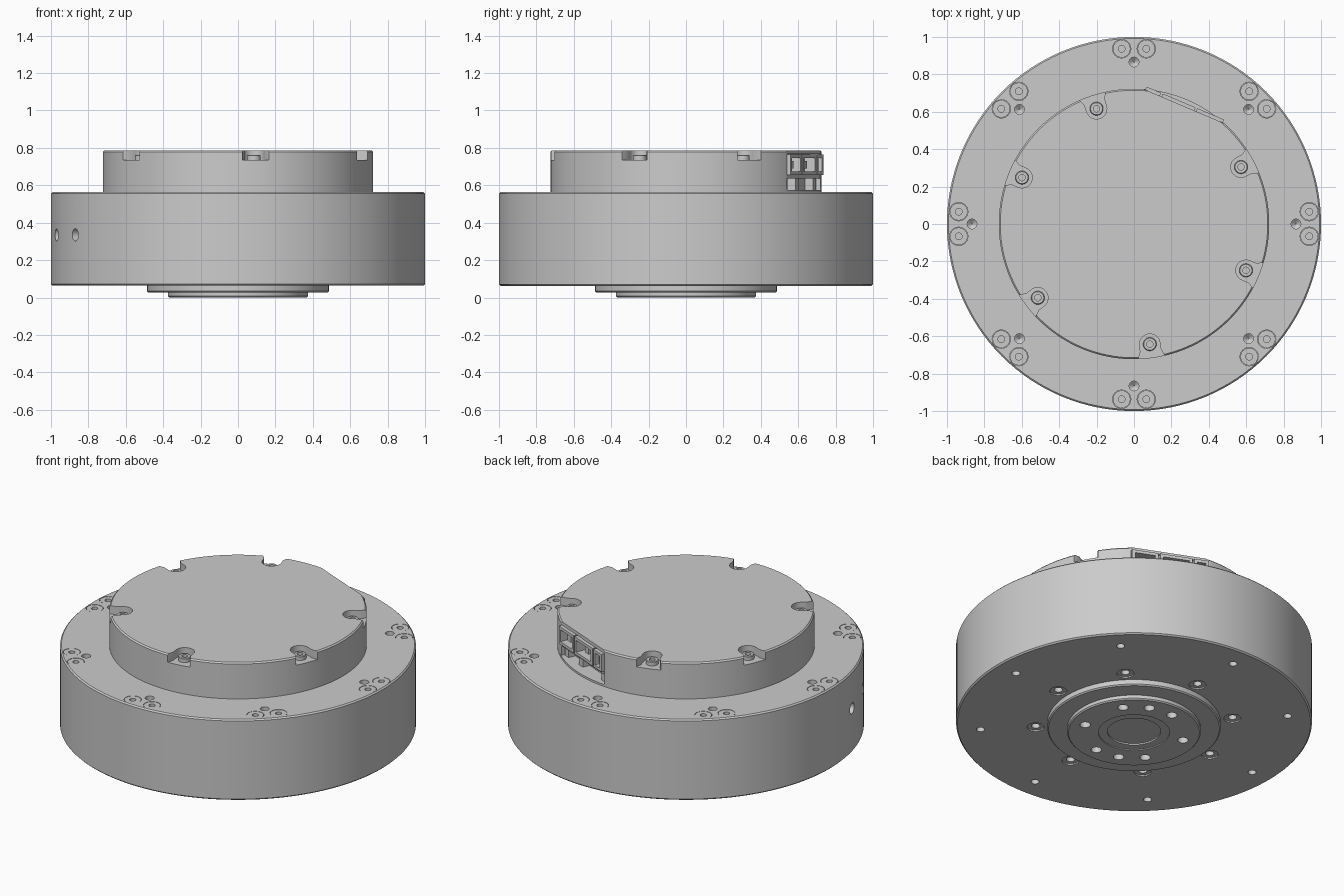
import bpy, bmesh
from math import radians, pi, sin, cos
from mathutils import Matrix

cube = bpy.data.objects.get("Cube")
if cube:
    bpy.data.objects.remove(cube)

metal = bpy.data.materials.new("grey_metal")
metal.use_nodes = True
GREY = (0.6, 0.6, 0.6, 1)
metal.diffuse_color = GREY
metal.node_tree.nodes["Principled BSDF"].inputs["Base Color"].default_value = GREY


def place(az, radius=0, z=0, tangent=0):
    """Local x points outward, local y along the tangent."""
    return Matrix.Rotation(radians(az), 4, 'Z') @ Matrix.Translation((radius, tangent, z))


def merge(bm, part, matrix):
    bmesh.ops.remove_doubles(part, verts=part.verts, dist=1e-5)
    bmesh.ops.recalc_face_normals(part, faces=part.faces)
    part.transform(matrix)
    mesh = bpy.data.meshes.new("part")
    part.to_mesh(mesh)
    part.free()
    bm.from_mesh(mesh)
    bpy.data.meshes.remove(mesh)


def lathe(bm, profile, matrix=Matrix(), sides=24):
    """Solid of revolution of (radius, z) points, closed on the axis."""
    part = bmesh.new()
    pts = [(0, profile[0][1])] + profile + [(0, profile[-1][1])]
    verts = [part.verts.new((r, 0, z)) for r, z in pts]
    edges = [part.edges.new(pair) for pair in zip(verts, verts[1:])]
    bmesh.ops.spin(part, geom=verts + edges, axis=(0, 0, 1), cent=(0, 0, 0),
                   angle=2 * pi, steps=sides, use_merge=True)
    merge(bm, part, matrix)


def rod(bm, r, z0, z1, matrix=Matrix(), sides=24):
    lathe(bm, [(r, z0), (r, z1)], matrix, sides)


def prism(bm, outline, z0, z1, matrix=Matrix()):
    part = bmesh.new()
    low, high = ([part.verts.new((x, y, z)) for x, y in outline] for z in (z0, z1))
    part.faces.new(low)
    part.faces.new(high)
    for i in range(len(low)):
        part.faces.new((low[i - 1], low[i], high[i], high[i - 1]))
    merge(bm, part, matrix)


def box(bm, x, y, z, matrix=Matrix()):
    prism(bm, [(x[0], y[0]), (x[1], y[0]), (x[1], y[1]), (x[0], y[1])], z[0], z[1], matrix)


def finish(name, bm, *cutters):
    """Make an object from a bmesh, cutting each further bmesh out of it in turn."""
    mesh = bpy.data.meshes.new(name)
    bm.to_mesh(mesh)
    bm.free()
    obj = bpy.data.objects.new(name, mesh)
    bpy.context.collection.objects.link(obj)
    for cutter in cutters:
        tool = finish(name + "_cutter", cutter)
        tool.hide_render = True
        mod = obj.modifiers.new("cut", 'BOOLEAN')
        mod.operation, mod.solver, mod.object = 'DIFFERENCE', 'EXACT', tool
        bpy.context.view_layer.update()
        graph = bpy.context.evaluated_depsgraph_get()
        obj.data = bpy.data.meshes.new_from_object(obj.evaluated_get(graph))
        obj.modifiers.clear()
        bpy.data.objects.remove(tool)
    obj.data.materials.clear()
    obj.data.materials.append(metal)
    bpy.ops.object.select_all(action='DESELECT')
    obj.select_set(True)
    bpy.context.view_layer.objects.active = obj
    bpy.ops.object.shade_smooth_by_angle(angle=radians(30))
    return obj


BOTTOM, DECK, TOP = 0.063, 0.563, 0.787
EIGHTHS = range(0, 360, 45)
CAP_SCREWS = (28, 108, 157.5, 217.5, 277.5, 337.5)
FLAT = 67  # direction the connector side faces

# Main drum with its chamfered rims
drum, holes, flush_screws = bmesh.new(), bmesh.new(), bmesh.new()
lathe(drum, [(0.992, BOTTOM), (1, BOTTOM + 0.008), (1, DECK - 0.008), (0.992, DECK)], sides=128)
for az in EIGHTHS:
    # Drilled holes on both faces
    lathe(holes, [(0.002, DECK - 0.07), (0.026, DECK - 0.05), (0.026, DECK + 0.02)],
          place(az, 0.866))
    rod(holes, 0.023, BOTTOM - 0.02, BOTTOM + 0.07, place(az, 0.866))
    # Flush screw pairs on the deck
    for side in (-0.066, 0.066):
        spot = place(az, 0.937, 0, side)
        rod(holes, 0.049, DECK - 0.03, DECK + 0.02, spot)
        lathe(flush_screws, [(0.047, DECK - 0.04), (0.047, DECK - 0.001), (0.018, DECK - 0.001),
                             (0.018, DECK - 0.025)], spot)
    # Shallow stepped holes around the lower hub
    lathe(holes, [(0.024, BOTTOM + 0.08), (0.024, BOTTOM + 0.008), (0.048, BOTTOM + 0.008),
                  (0.048, BOTTOM - 0.02)], place(az, 0.555))
# Two holes in the drum wall
for az in (194, 209.5):
    rod(holes, 0.033, -0.07, 0.07, place(az, 1, 0.335) @ Matrix.Rotation(pi / 2, 4, 'Y'))
finish("drum_body", drum, holes)
finish("deck_screws", flush_screws)

# Lower hub: two steps, centre recess and bolt circle
hub, holes = bmesh.new(), bmesh.new()
lathe(hub, [(0.15, 0.015), (0.15, 0.006), (0.2, 0.006), (0.2, 0), (0.368, 0), (0.375, 0.007),
            (0.375, 0.027), (0.48, 0.027), (0.487, 0.034), (0.487, 0.09)], sides=96)
for az in [37.5 + 60 * k for k in range(6)] + [67.5, 247.5]:
    rod(holes, 0.03, -0.02, 0.06, place(az, 0.288))
finish("lower_hub", hub, holes)

# Upper cap with screw notches and a flat side
cap, notches, flat, bay, screws = (bmesh.new() for _ in range(5))
lathe(cap, [(0.723, DECK - 0.02), (0.723, TOP - 0.008), (0.715, TOP)], sides=128)
NOTCH_R, SEAT = 0.055, 0.736
outline = [(NOTCH_R * cos(radians(a)), NOTCH_R * sin(radians(a))) for a in range(90, 271, 15)]
outline += [(0.035, -NOTCH_R), (0.1, -0.085), (0.1, 0.085), (0.035, NOTCH_R)]
for az in CAP_SCREWS:
    spot = place(az, 0.648)
    prism(notches, outline, SEAT, TOP + 0.05, spot)
    lathe(screws, [(0.036, SEAT - 0.01), (0.036, 0.758), (0.032, 0.762), (0.017, 0.762),
                   (0.017, 0.745)], spot)
# Flat side, then the deeper bay below its lip
side = place(FLAT)
box(flat, (0.684, 0.8), (-0.3, 0.3), (0.58, TOP + 0.05), side)
box(bay, (0.62, 0.8), (-0.228, 0.228), (0.575, 0.767), side)
finish("upper_cap", cap, notches, flat, bay)
finish("cap_screws", screws)

# Connector sockets in the bay (negative tangent is toward +x)
sockets, cuts = bmesh.new(), bmesh.new()
for t0, t1 in ((-0.225, -0.07), (-0.06, 0.13), (0.14, 0.225)):
    box(sockets, (0.61, 0.702), (t0, t1), (0.655, 0.764), side)
    box(cuts, (0.64, 0.75), (t0 + 0.018, t1 - 0.018), (0.673, 0.746), side)
finish("connector_sockets", sockets, cuts)

# Contact blocks, circuit board and supports behind the sockets
inner = bmesh.new()
for t in (-0.15, 0.035, 0.185):
    box(inner, (0.63, 0.68), (t - 0.018, t + 0.018), (0.69, 0.73), side)
box(inner, (0.61, 0.683), (-0.225, 0.225), (0.635, 0.657), side)
for t in (-0.2, -0.05, 0.19):
    box(inner, (0.61, 0.665), (t - 0.02, t + 0.02), (0.57, 0.64), side)
finish("connector_board", inner)
